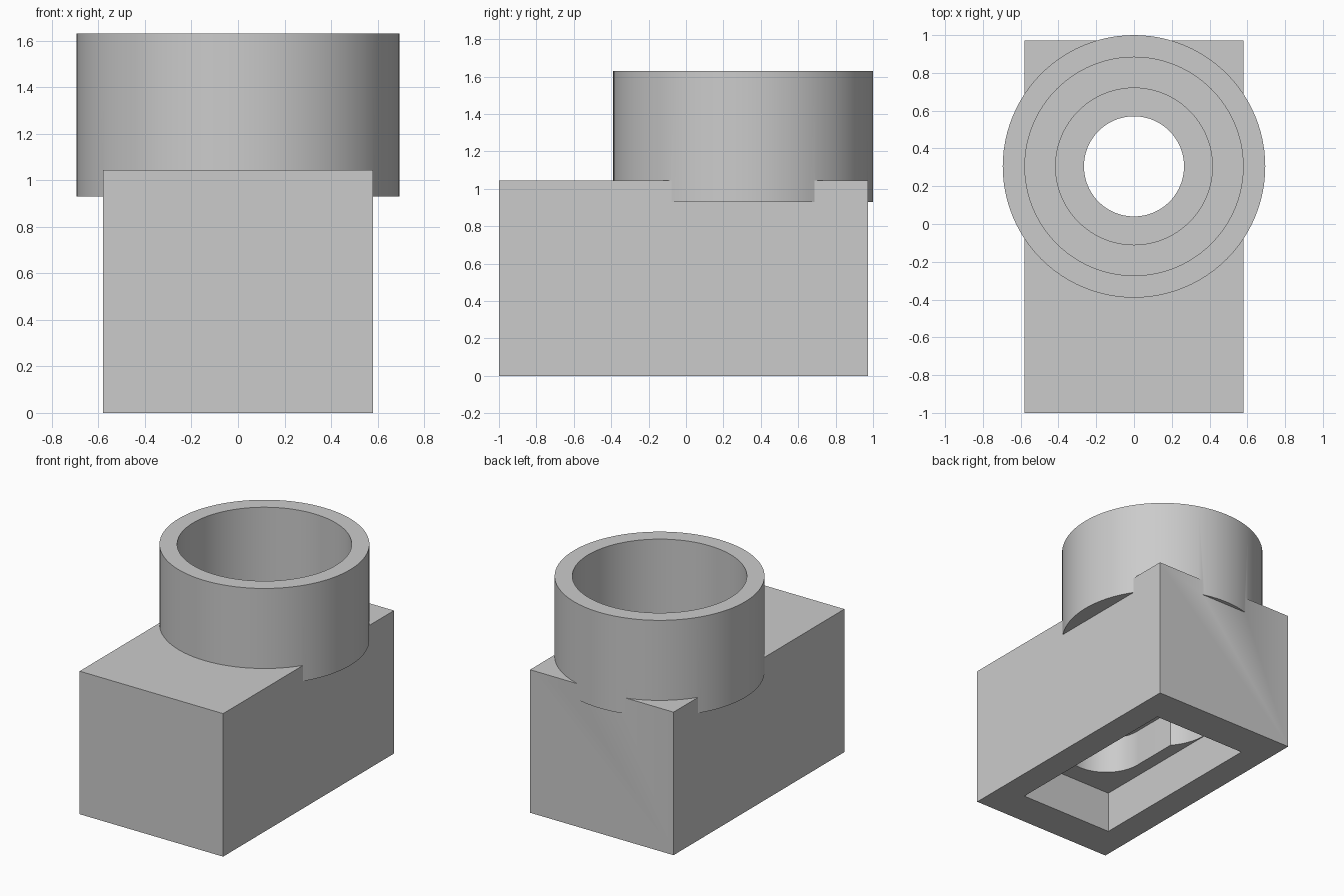
import bpy

if "Cube" in bpy.data.objects:
    bpy.data.objects.remove(bpy.data.objects["Cube"], do_unlink=True)

AXIS_Y = 0.305  # centre line of the collar and its bores


def box(name, x, y0, y1, z0, z1):
    bpy.ops.mesh.primitive_cube_add(size=1, location=(0, (y0 + y1) / 2, (z0 + z1) / 2))
    ob = bpy.context.object
    ob.name = name
    ob.scale = (2 * x, y1 - y0, z1 - z0)
    bpy.ops.object.transform_apply(location=False, rotation=False, scale=True)
    return ob


def cylinder(name, r, z0, z1, y=AXIS_Y):
    bpy.ops.mesh.primitive_cylinder_add(vertices=96, radius=r, depth=z1 - z0,
                                        location=(0, y, (z0 + z1) / 2))
    ob = bpy.context.object
    ob.name = name
    return ob


def combine(target, tool, operation):
    mod = target.modifiers.new(tool.name, "BOOLEAN")
    mod.operation = operation
    mod.solver = "EXACT"
    mod.object = tool
    bpy.context.view_layer.objects.active = target
    bpy.ops.object.modifier_apply(modifier=mod.name)
    bpy.data.objects.remove(tool, do_unlink=True)


# Block with the round collar sunk into its top
body = box("block_with_collar", 0.58, -1.0, 0.972, 0, 1.045)
combine(body, cylinder("collar", 0.695, 0.93, 1.63), "UNION")

# Stepped bore from the top, then the open underside with its keyhole recess
cutters = [
    cylinder("collar_bore", 0.578, 0.935, 1.8),
    cylinder("middle_bore", 0.415, 0.72, 1.2),
    cylinder("neck_hole", 0.265, 0.4, 1.2),
    box("base_pocket", 0.38, -0.73, 0.705, -0.2, 0.305),
    cylinder("lower_chamber", 0.375, 0.2, 0.58),
    box("slot", 0.282, -0.3, 0.2, 0.22, 0.575),
    cylinder("slot_end", 0.2825, 0.21, 0.575, y=-0.3),
]
for cutter in cutters:
    combine(body, cutter, "DIFFERENCE")

# Plain grey finish
grey = bpy.data.materials.new("plain_grey")
grey.use_nodes = True
colour = (0.6, 0.6, 0.6, 1)
grey.diffuse_color = colour
grey.node_tree.nodes["Principled BSDF"].inputs["Base Color"].default_value = colour
body.data.materials.clear()
body.data.materials.append(grey)

bpy.ops.object.select_all(action="DESELECT")
body.select_set(True)
bpy.context.view_layer.objects.active = body
bpy.ops.object.shade_smooth_by_angle()
